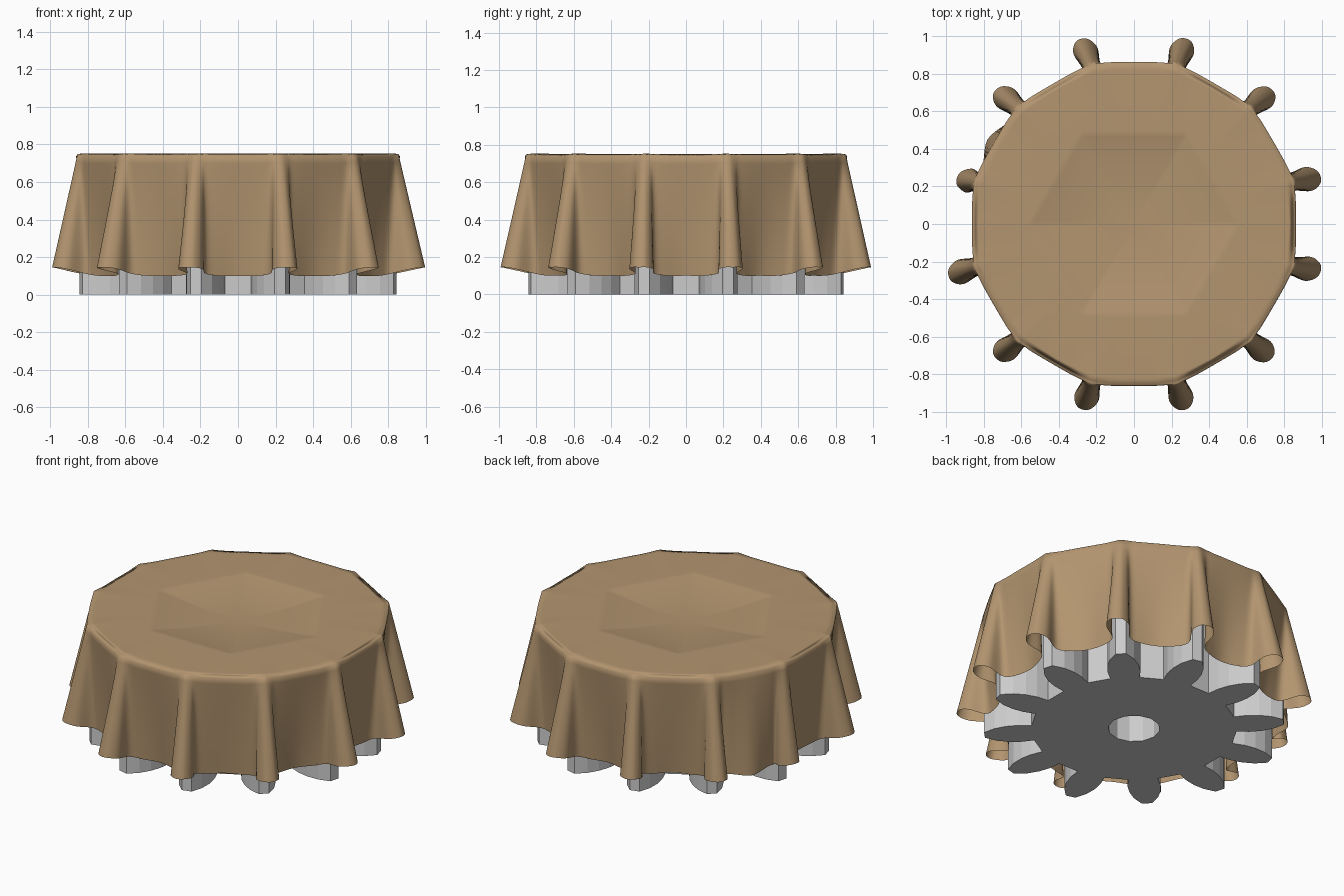
import bpy, bmesh, random
from math import sin, cos, pi, radians, atan2
from mathutils import Vector

if "Cube" in bpy.data.objects:
    bpy.data.objects.remove(bpy.data.objects["Cube"])

random.seed(4)
N = 12
STEP = 2 * pi / N


def place(v, u, a, z=0.0):
    """Point at radial distance u and sideways distance v from direction a."""
    return Vector((u * cos(a) - v * sin(a), u * sin(a) + v * cos(a), z))


def make_object(name, bm):
    bmesh.ops.recalc_face_normals(bm, faces=bm.faces)
    me = bpy.data.meshes.new(name)
    bm.to_mesh(me)
    bm.free()
    ob = bpy.data.objects.new(name, me)
    bpy.context.collection.objects.link(ob)
    return ob


def prism(name, pts, z0, z1):
    bm = bmesh.new()
    lo = [bm.verts.new((p.x, p.y, z0)) for p in pts]
    hi = [bm.verts.new((p.x, p.y, z1)) for p in pts]
    bm.faces.new(lo[::-1])
    bm.faces.new(hi)
    for i in range(len(pts)):
        j = (i + 1) % len(pts)
        bm.faces.new((lo[i], lo[j], hi[j], hi[i]))
    return make_object(name, bm)


def ngon(n, r, off=0.0):
    return [Vector((r * cos(off + 2 * pi * i / n), r * sin(off + 2 * pi * i / n), 0)) for i in range(n)]


# Gear: twelve petal-shaped teeth, bore and hexagonal recess
tooth = [(-.085, .585), (-.095, .66), (-.09, .73), (-.07, .80), (-.03, .865)]
tooth += [(-v, u) for v, u in reversed(tooth)]
gear = prism("gear", [place(v, u, STEP * (k + .5)) for k in range(N) for v, u in tooth], 0, .74)
cutters = [prism("bore_cutter", ngon(12, .15), -.1, .9),
           prism("recess_cutter", ngon(6, .55), .62, .9)]
for c in cutters:
    c.hide_render = True
    c.hide_viewport = True
    m = gear.modifiers.new(c.name, 'BOOLEAN')
    m.operation = 'DIFFERENCE'
    m.solver = 'EXACT'
    m.object = c

# Cloth outlines: rim around the gear top and hem with a bulging fold at every tooth
top_half = [(.11, .862), (.06, .872), (.03, .878), (.012, .882)]
hem_half = [(.11, .805), (.05, .855), (.066, .955), (.04, 1.01)]
panel_r = [.79 + random.uniform(-.012, .012) for _ in range(N)]
panel_r[5] = .90          # panel that blows outward at the back left
top_ctrl, hem_ctrl = [], []
for k in range(N):
    a = STEP * (k + .5)
    tip = .95 if k == 5 else 1.0
    skew = random.uniform(-.12, .12)
    top_ctrl.append(place(0, .862, a - STEP / 2, .738))
    hem_ctrl.append(place(0, panel_r[k], a - STEP / 2, .10))
    sides = [(-1, i) for i in range(4)] + [(0, 0)] + [(1, i) for i in (3, 2, 1, 0)]
    for s, i in sides:
        tv, tu = (0, .883) if s == 0 else top_half[i]
        hv, hu = (0, 1.025) if s == 0 else hem_half[i]
        if i == 0 and s:
            hu += .5 * (panel_r[(k + (s > 0)) % N] - .79)
        if hu > .9:
            hu *= tip
        z = .10 + .045 * max(0, min(1, (hu - .8) / .2))
        top_ctrl.append(place(s * tv, tu, a, .738 + .01 * max(0, (tu - .862) / .02)))
        hem_ctrl.append(place(s * hv + skew * max(0, hu - .85), hu, a, z))


def smooth_loop(c, sub=5):
    out = []
    for i in range(len(c)):
        p, q, r, s = c[i - 1], c[i], c[(i + 1) % len(c)], c[(i + 2) % len(c)]
        for j in range(sub):
            t = j / sub
            out.append(.5 * (2 * q + (r - p) * t + (2 * p - 5 * q + 4 * r - s) * t * t
                             + (3 * q - p - 3 * r + s) * t ** 3))
    return out


rim, hem = smooth_loop(top_ctrl), smooth_loop(hem_ctrl)
ZT = .752


def hex_point(p):
    a = atan2(p.y, p.x)
    r = .48 / cos((a % radians(60)) - radians(30))
    return Vector((r * cos(a), r * sin(a), ZT))


hexa = [hex_point(p) for p in rim]
rings = []
# sagging hexagonal middle
for f in (.1, .25, .4, .55, .7, .82, .92, .97, 1):
    rings.append([Vector((h.x * f, h.y * f, ZT - .045 * (1 - f * f))) for h in hexa])
# flat margin, dipping slightly between the teeth
for f in (.05, .25, .5, .75, .88, .94):
    ring = []
    for h, p in zip(hexa, rim):
        q = h.lerp(p, f)
        q.z = ZT - .4 * (.748 - p.z) * f * f
        ring.append(q)
    rings.append(ring)
# rounded rim
for f, w in ((.975, .3), (.992, .6)):
    rings.append([Vector((p.x * f, p.y * f, ZT + (p.z - ZT) * w)) for p in rim])
# hanging skirt
for i in range(17):
    rings.append([p.lerp(h, i / 16) for p, h in zip(rim, hem)])

bm = bmesh.new()
vr = [[bm.verts.new(p) for p in ring] for ring in rings]
mid = bm.verts.new((0, 0, ZT - .045))
n = len(rim)
for i in range(n):
    j = (i + 1) % n
    bm.faces.new((mid, vr[0][i], vr[0][j]))
    for a, b in zip(vr, vr[1:]):
        bm.faces.new((a[i], b[i], b[j], a[j]))
cloth = make_object("draped_cloth", bm)
if cloth.data.polygons[0].normal.z < 0:
    cloth.data.flip_normals()
for p in cloth.data.polygons:
    p.use_smooth = True
mat = bpy.data.materials.new("tan_cloth")
mat.diffuse_color = (.45, .30, .16, 1)
mat.use_nodes = True
mat.node_tree.nodes["Principled BSDF"].inputs["Base Color"].default_value = mat.diffuse_color
cloth.data.materials.append(mat)
